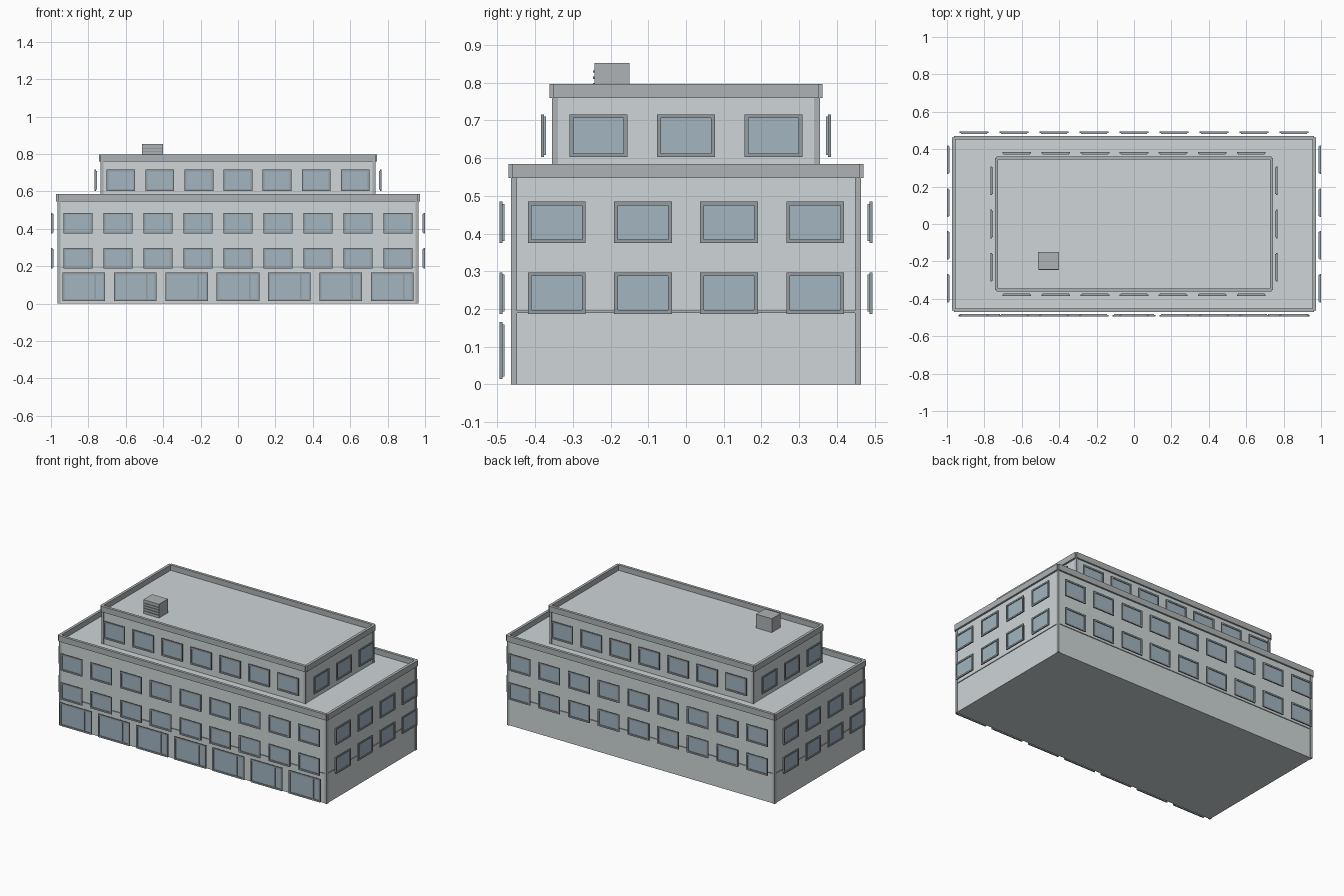
import bpy, bmesh
from mathutils import Matrix, Vector
from math import pi

if "Cube" in bpy.data.objects:
    bpy.data.objects.remove(bpy.data.objects["Cube"])


def material(name, col):
    m = bpy.data.materials.new(name)
    m.diffuse_color = (*col, 1)
    m.use_nodes = True
    m.node_tree.nodes["Principled BSDF"].inputs["Base Color"].default_value = m.diffuse_color
    return m


WALL = material("wall_grey", (0.62, 0.67, 0.68))
TRIM = material("trim_grey", (0.42, 0.45, 0.46))
GLASS = material("glass_blue", (0.36, 0.46, 0.53))
FRAME = material("frame_dark", (0.30, 0.34, 0.36))


def boxes(name, items, mat):
    """One object from (x0, x1, y0, y1, z0, z1[, matrix]) boxes."""
    bm = bmesh.new()
    for it in items:
        x0, x1, y0, y1, z0, z1 = it[:6]
        m = it[6] if len(it) > 6 else Matrix()
        loc = Vector(((x0 + x1) / 2, (y0 + y1) / 2, (z0 + z1) / 2))
        size = Matrix.Diagonal((x1 - x0, y1 - y0, z1 - z0, 1))
        bmesh.ops.create_cube(bm, size=1, matrix=m @ Matrix.Translation(loc) @ size)
    me = bpy.data.meshes.new(name)
    bm.to_mesh(me)
    bm.free()
    me.materials.append(mat)
    ob = bpy.data.objects.new(name, me)
    bpy.context.collection.objects.link(ob)
    return ob


def edge_bars(hx, hy, z0, z1, r):
    """Four bars centred on the edges of a rectangle."""
    out = []
    for s in (-1, 1):
        out.append((-hx, hx, s * hy - r, s * hy + r, z0, z1))
        out.append((s * hx - r, s * hx + r, -hy, hy, z0, z1))
    return out


def corner_posts(hx, hy, z0, z1, w):
    return [(sx * hx - w, sx * hx + w, sy * hy - w, sy * hy + w, z0, z1)
            for sx in (-1, 1) for sy in (-1, 1)]


def window_row(name, angle, dist, count, step, w, z0, z1, door=False):
    """Row of framed panes standing just off a facade turned by angle."""
    rot = Matrix.Rotation(angle, 4, 'Z')
    frames, panes = [], []
    t = 0.010
    ya, yb, yc = -dist, -dist + 0.008, -dist + 0.014
    for i in range(count):
        c = (i - (count - 1) / 2) * step
        a, b = c - w / 2, c + w / 2
        frames += [(a, a + t, ya, yb, z0, z1, rot),
                   (b - t, b, ya, yb, z0, z1, rot),
                   (a + t, b - t, ya, yb, z0, z0 + t, rot),
                   (a + t, b - t, ya, yb, z1 - t, z1, rot)]
        if door:
            m = a + 0.77 * w
            frames.append((m - 0.004, m + 0.004, ya, yb, z0 + t, z1 - t, rot))
        e = 0.006
        panes.append((a + e, b - e, yb - 0.003, yc, z0 + e, z1 - e, rot))
    boxes(name + "_frames", frames, FRAME)
    boxes(name + "_glass", panes, GLASS)


# Main block and set-back top storey
boxes("main_block", [(-0.96, 0.96, -0.46, 0.46, 0, 0.55)], WALL)
boxes("top_storey", [(-0.732, 0.732, -0.352, 0.352, 0.548, 0.762)], WALL)

# Parapets, corner posts and string course
boxes("main_parapet", edge_bars(0.963, 0.462, 0.547, 0.585, 0.009), TRIM)
boxes("top_parapet", edge_bars(0.735, 0.353, 0.76, 0.797, 0.009), TRIM)
boxes("main_corner_posts", corner_posts(0.956, 0.456, 0, 0.547, 0.008), TRIM)
boxes("top_corner_posts", corner_posts(0.727, 0.347, 0.55, 0.76, 0.008), TRIM)
boxes("string_course", edge_bars(0.96, 0.46, 0.19, 0.196, 0.004), TRIM)

# Windows on all four sides
for side, angle in (("front", 0), ("right", pi / 2), ("back", pi), ("left", -pi / 2)):
    long_side = side in ("front", "back")
    n, step, d = (9, 0.2138, 0.495) if long_side else (4, 0.2285, 1.0)
    window_row(side + "_first_floor", angle, d, n, step, 0.153, 0.187, 0.297)
    window_row(side + "_second_floor", angle, d, n, step, 0.153, 0.375, 0.485)
    n, step, d = (7, 0.2087, 0.385) if long_side else (3, 0.232, 0.768)
    window_row(side + "_top_floor", angle, d, n, step, 0.153, 0.603, 0.716)

# Shopfronts along the front at street level
window_row("shopfront", 0, 0.495, 7, 0.2746, 0.228, 0.015, 0.165, door=True)

# Rooftop ventilation unit with louvres
boxes("roof_unit", [(-0.513, -0.4, -0.242, -0.15, 0.76, 0.852)], TRIM)
boxes("roof_unit_louvres",
      [(-0.508, -0.405, -0.246, -0.241, z, z + 0.006)
       for z in (0.776, 0.793, 0.81, 0.827)], FRAME)
